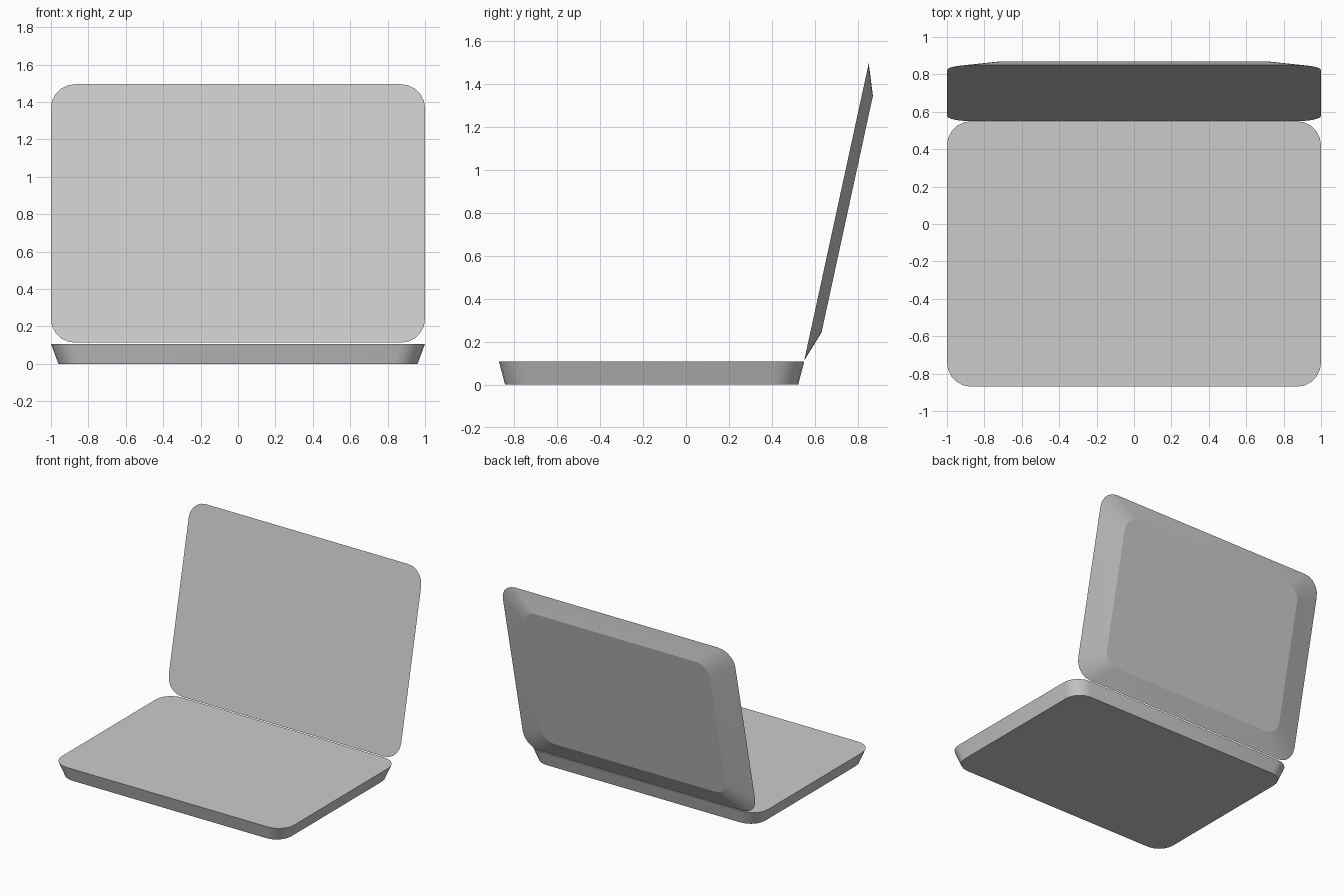
import bpy, bmesh, math
from mathutils import Matrix, Vector

if "Cube" in bpy.data.objects:
    bpy.data.objects.remove(bpy.data.objects["Cube"])


def outline(hx, hy, r, n=5):
    """Rounded rectangle points, counter-clockwise."""
    pts = []
    for k, (sx, sy) in enumerate([(1, 1), (-1, 1), (-1, -1), (1, -1)]):
        for i in range(n + 1):
            a = math.pi / 2 * (k + i / n)
            pts.append((sx * (hx - r) + r * math.cos(a),
                        sy * (hy - r) + r * math.sin(a)))
    return pts


def tapered_slab(name, hx, hy, r, depth, taper, matrix):
    """Slab with its full outline at local z = 0, shrinking to taper at -depth."""
    bm = bmesh.new()
    pts = outline(hx, hy, r)
    face = [bm.verts.new((x, y, 0)) for x, y in pts]
    back = [bm.verts.new((x * taper, y * taper, -depth)) for x, y in pts]
    bm.faces.new(face)
    bm.faces.new(back[::-1])
    n = len(pts)
    for i in range(n):
        j = (i + 1) % n
        bm.faces.new((face[i], back[i], back[j], face[j])).smooth = True
    # crisp rims around the flat faces
    for e in bm.edges:
        if any(not f.smooth for f in e.link_faces):
            e.smooth = False
    bmesh.ops.recalc_face_normals(bm, faces=bm.faces)
    mesh = bpy.data.meshes.new(name)
    bm.to_mesh(mesh)
    bm.free()
    obj = bpy.data.objects.new(name, mesh)
    bpy.context.collection.objects.link(obj)
    obj.matrix_world = matrix
    return obj


# keyboard base
tapered_slab("base", 1, 0.71, 0.13, 0.107, 0.96,
             Matrix.Translation((0, -0.16, 0.107)))

# screen lid, leaning back from the hinge edge
low, high = Vector((0, 0.55, 0.113)), Vector((0, 0.85, 1.495))
span = high - low
tilt = math.atan2(span.z, span.y)
tapered_slab("lid", 1, span.length / 2, 0.13, 0.051, 0.797,
             Matrix.Translation((low + high) / 2) @ Matrix.Rotation(tilt, 4, 'X'))
